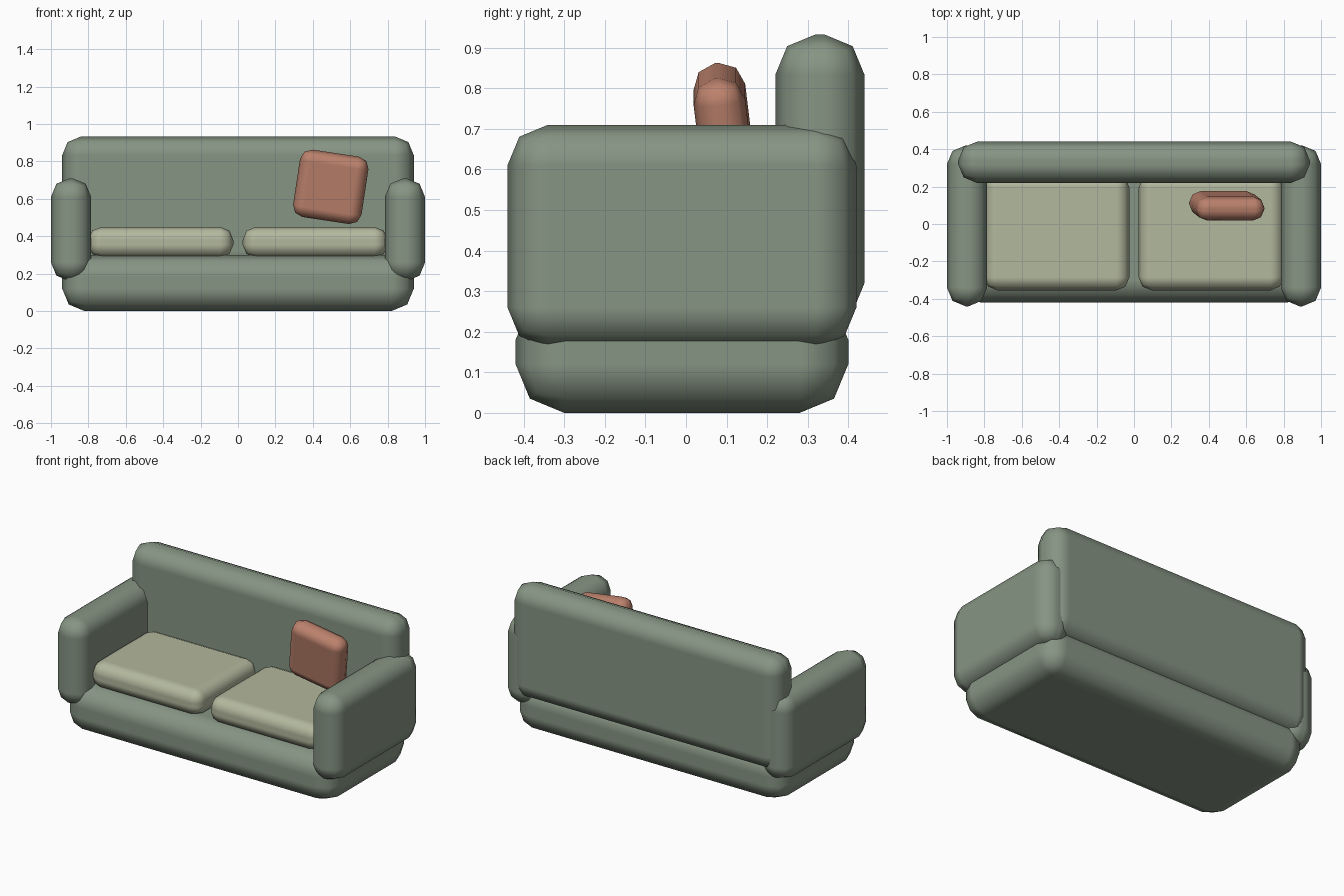
import bpy

if "Cube" in bpy.data.objects:
    bpy.data.objects.remove(bpy.data.objects["Cube"])

def material(name, rgb):
    m = bpy.data.materials.new(name)
    m.diffuse_color = (*rgb, 1)
    m.use_nodes = True
    m.node_tree.nodes["Principled BSDF"].inputs["Base Color"].default_value = m.diffuse_color
    return m

green = material("green_fabric", (0.24, 0.30, 0.23))
cream = material("cream_fabric", (0.45, 0.48, 0.34))
rust = material("rust_fabric", (0.50, 0.22, 0.15))

def soft_box(name, lo, hi, bevel, mat, rot=(0, 0, 0)):
    """Box spanning lo..hi with rounded, smooth-shaded edges."""
    centre = [(a + b) / 2 for a, b in zip(lo, hi)]
    bpy.ops.mesh.primitive_cube_add(size=1, location=centre)
    ob = bpy.context.object
    ob.name = name
    ob.scale = [b - a for a, b in zip(lo, hi)]
    bpy.ops.object.transform_apply(location=False, rotation=False, scale=True)
    ob.rotation_euler = rot
    ob.data.materials.append(mat)
    bpy.ops.object.shade_smooth()
    mod = ob.modifiers.new("round_edges", 'BEVEL')
    mod.width = bevel
    mod.segments = 2
    mod.limit_method = 'NONE'
    mod.harden_normals = True
    return ob

# Base and backrest
soft_box("base", (-0.94, -0.42, 0), (0.94, 0.40, 0.30), 0.12, green)
soft_box("backrest", (-0.94, 0.22, 0.22), (0.94, 0.44, 0.933), 0.10, green)

# Arms and seat cushions, one per side
for side, s in (("left", -1), ("right", 1)):
    def span(a, b):
        return sorted((s * a, s * b))
    x0, x1 = span(0.785, 1.0)
    soft_box(side + "_arm", (x0, -0.44, 0.16), (x1, 0.42, 0.71), 0.10, green)
    x0, x1 = span(0.025, 0.80)
    soft_box(side + "_seat_cushion", (x0, -0.355, 0.285), (x1, 0.265, 0.45), 0.07, cream)

# Throw pillow, leaning and tipped to one side
soft_box("throw_pillow", (0.311, 0.033, 0.481), (0.681, 0.161, 0.847), 0.06, rust,
         rot=(0.12, 0.15, 0))
